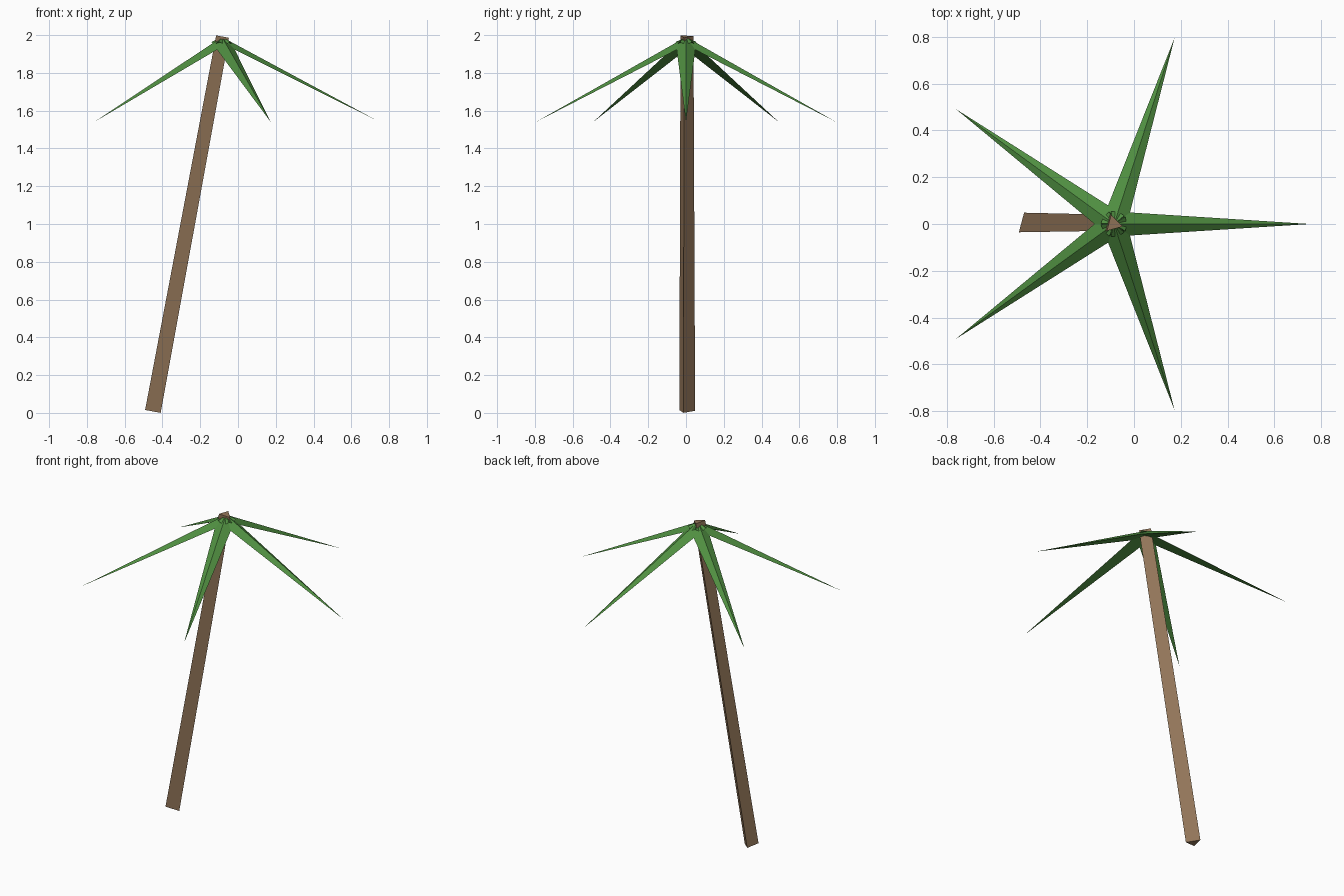
import bpy, bmesh, math
from mathutils import Matrix, Vector

if "Cube" in bpy.data.objects:
    bpy.data.objects.remove(bpy.data.objects["Cube"])


def material(name, rgb):
    m = bpy.data.materials.new(name)
    m.diffuse_color = (*rgb, 1.0)
    m.use_nodes = True
    m.node_tree.nodes["Principled BSDF"].inputs["Base Color"].default_value = m.diffuse_color
    return m


bark = material("bark brown", (0.29, 0.18, 0.10))
leaf = material("leaf green", (0.08, 0.275, 0.053))


def make_object(name, bm, mat):
    bmesh.ops.recalc_face_normals(bm, faces=bm.faces)
    me = bpy.data.meshes.new(name)
    bm.to_mesh(me)
    bm.free()
    me.materials.append(mat)
    ob = bpy.data.objects.new(name, me)
    bpy.context.collection.objects.link(ob)
    return ob


# Leaning three-sided trunk, slightly tapered
base = Vector((-0.457, 0.0, 0.009))
top = Vector((-0.087, 0.0, 1.993))
tilt = Matrix.Rotation(math.atan2(top.x - base.x, top.z - base.z), 4, 'Y')
bm = bmesh.new()
rings = []
for centre, radius in ((base, 0.05), (top, 0.041)):
    ring = []
    for k in range(3):
        a = math.radians(105 + 120 * k)
        ring.append(bm.verts.new(centre + tilt @ Vector((radius * math.cos(a), radius * math.sin(a), 0))))
    rings.append(ring)
for k in range(3):
    j = (k + 1) % 3
    bm.faces.new((rings[0][k], rings[0][j], rings[1][j], rings[1][k]))
for ring in rings:
    bm.faces.new(ring)
make_object("trunk", bm, bark)

# Five drooping fronds: flattened three-sided spikes meeting at the crown
crown = Vector((-0.085, 0.0, 1.99))
reach, drop, half_width, ridge_height = 0.836, 0.45, 0.0545, 0.03
slope = math.atan2(drop, reach)
down = Vector((-math.sin(slope), 0, -math.cos(slope))) * ridge_height
for i in range(5):
    spin = Matrix.Rotation(math.radians(72 * i), 4, 'Z')
    bm = bmesh.new()
    points = (Vector((0, 0, 0)),
              down + Vector((0, half_width, 0)),
              down + Vector((0, -half_width, 0)),
              Vector((reach, 0, -drop)))
    ridge, left, right, tip = [bm.verts.new(crown + spin @ p) for p in points]
    for face in ((ridge, left, tip), (ridge, tip, right), (left, right, tip), (ridge, right, left)):
        bm.faces.new(face)
    make_object("frond_%d" % (i + 1), bm, leaf)
